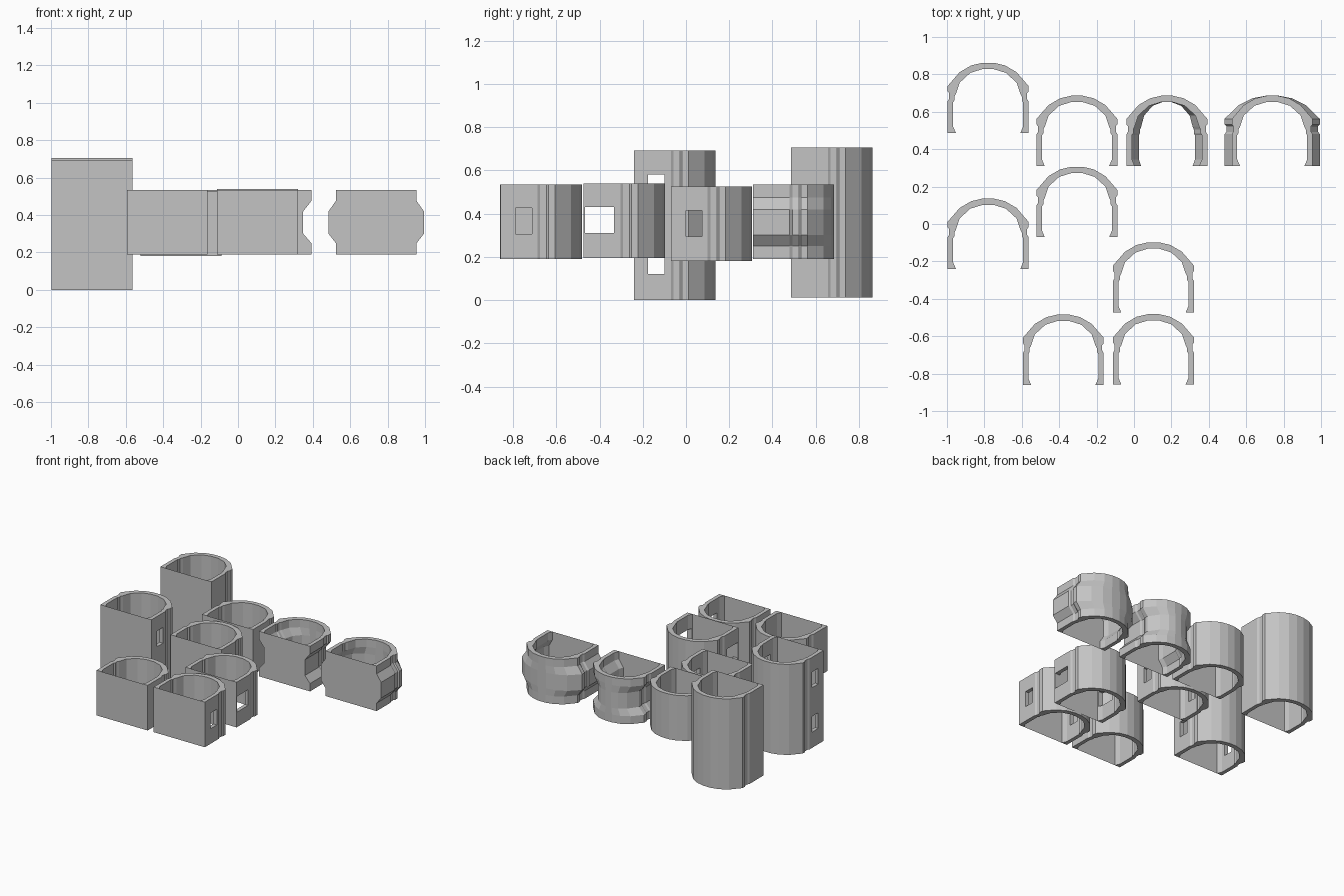
import bpy, bmesh

cube = bpy.data.objects.get("Cube")
if cube:
    bpy.data.objects.remove(cube, do_unlink=True)

# Single flat grey
GREY = (0.55, 0.55, 0.55, 1)
grey = bpy.data.materials.new("plain_grey")
grey.use_nodes = True
grey.diffuse_color = GREY
grey.node_tree.nodes["Principled BSDF"].inputs["Base Color"].default_value = GREY

# Half cross-sections of the arched shell, from the front corner to the crown
OUTER = [(.216, 0), (.216, .17), (.208, .183), (.208, .213), (.216, .222), (.216, .252),
         (.152, .326), (.09, .362), (.03, .376)]
INNER = [(.172, 0), (.187, .035), (.187, .165), (.18, .175), (.18, .195), (.172, .21),
         (.152, .27), (.095, .322), (.03, .342)]


def around(half):
    """Complete a half section to run from right to left over the crown."""
    return half + [(-x, y) for x, y in reversed(half)]


def add_object(name, bm, location):
    mesh = bpy.data.meshes.new(name)
    bm.to_mesh(mesh)
    bm.free()
    mesh.materials.append(grey)
    obj = bpy.data.objects.new(name, mesh)
    obj.location = location
    bpy.context.collection.objects.link(obj)
    return obj


def loft(section, levels, closed):
    """Stack a section at (height, width scale) levels and skin it."""
    bm = bmesh.new()
    rings = [[bm.verts.new((x * s, y, z)) for x, y in section] for z, s in levels]
    n = len(section)
    for low, high in zip(rings, rings[1:]):
        for i in range(n if closed else n - 1):
            j = (i + 1) % n
            bm.faces.new((low[i], low[j], high[j], high[i]))
    if closed:
        # End rims, quad by quad between the outer and inner lines
        for ring in (rings[0], rings[-1]):
            for i in range(n // 2 - 1):
                bm.faces.new((ring[i], ring[i + 1], ring[n - 2 - i], ring[n - 1 - i]))
        bmesh.ops.recalc_face_normals(bm, faces=bm.faces)
    return bm


def cut_window(shell, y0, y1, z0, z1):
    """Cut one rectangular opening through both side walls."""
    bm = bmesh.new()
    bmesh.ops.create_cube(bm, size=1)
    for v in bm.verts:
        v.co = (v.co.x, y0 if v.co.y < 0 else y1, z0 if v.co.z < 0 else z1)
    cutter = add_object("window_cutter", bm, shell.location)
    cutter.hide_render = True
    mod = shell.modifiers.new("window", 'BOOLEAN')
    mod.operation = 'DIFFERENCE'
    mod.solver = 'EXACT'
    mod.object = cutter
    bpy.context.view_layer.update()
    graph = bpy.context.evaluated_depsgraph_get()
    result = bpy.data.meshes.new_from_object(shell.evaluated_get(graph))
    shell.modifiers.clear()
    shell.data = result
    bpy.data.objects.remove(cutter, do_unlink=True)


def module(name, x, y, z, height, windows=(), waist=1):
    """Arched shell, open above and below, with a thin flat front panel."""
    levels = [(0, 1), (height, 1)]
    if waist != 1:
        levels[1:1] = [(.06, 1), (.11, waist), (.23, waist), (.285, 1)]
    section = around(OUTER) + around(INNER)[::-1]
    shell = add_object(name + "_shell", loft(section, levels, True), (x, y, z))
    for w in windows:
        cut_window(shell, *w)
    edge = INNER[0][0]
    add_object(name + "_front_panel",
               loft([(-edge, 0), (edge, 0)], levels, False), (x, y, z))


SHORT, TALL = .345, .692
window = (.07, .145, .115, .235)

# Tall modules
module("tall_plain", -.78, .486, .013, TALL)
module("tall_windowed", -.78, -.24, 0, TALL,
       [(.065, .14, .12, .24), (.065, .14, .46, .58)])

# Short straight modules
module("short_plain_back", -.305, .31, .19, SHORT)
module("short_plain_front", -.378, -.86, .19, SHORT)
module("short_windowed_middle", -.305, -.07, .18, SHORT, [window])
module("short_windowed_front", .104, -.858, .19, SHORT, [window])
module("short_wide_window", .104, -.474, .195, SHORT, [(.006, .14, .115, .235)])

# Waisted and bulging modules
module("pinched", .176, .31, .19, SHORT, waist=.8)
module("bulging", .739, .31, .19, SHORT, waist=1.18)
